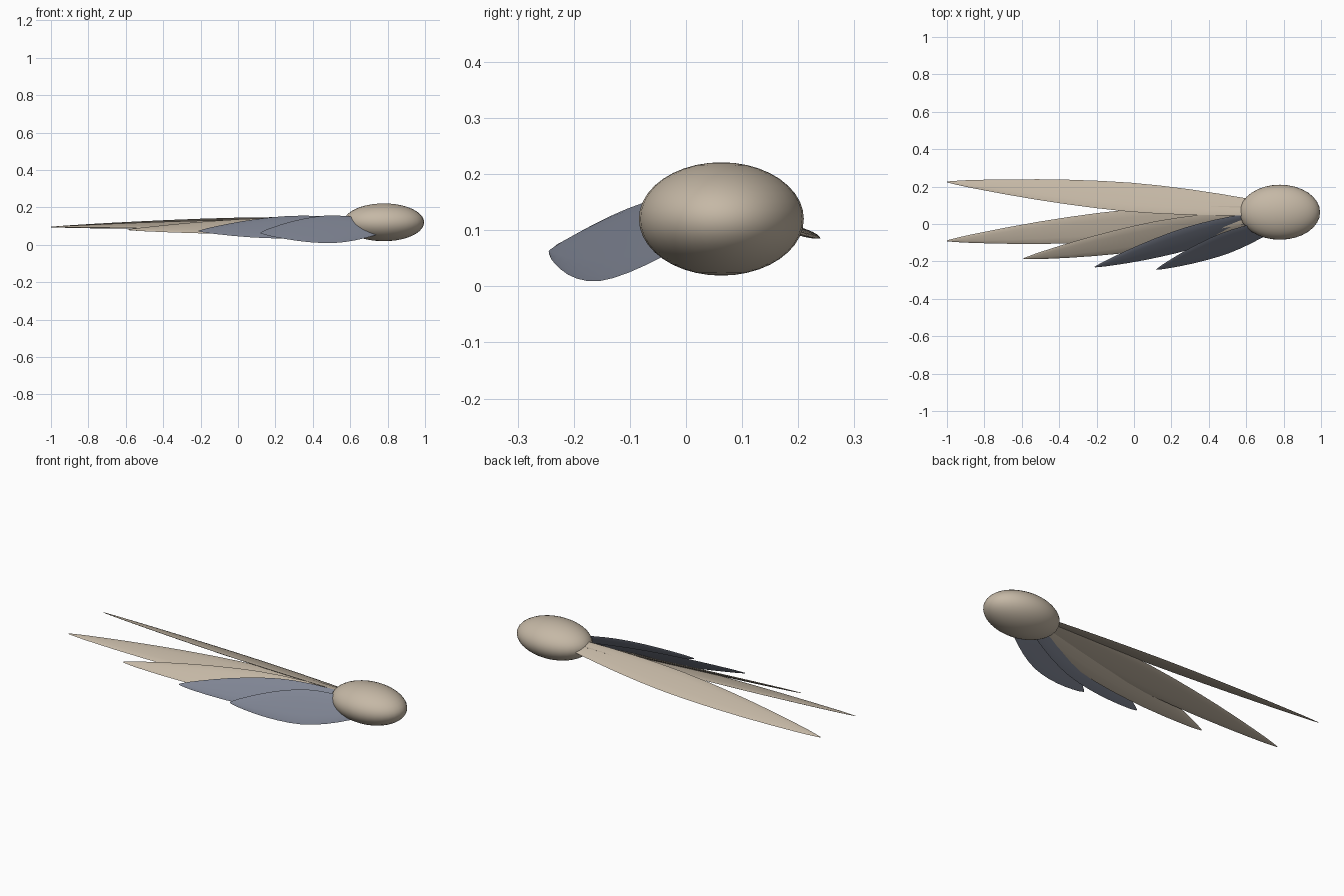
import bpy, bmesh, math
from mathutils import Vector

cube = bpy.data.objects.get("Cube")
if cube:
    bpy.data.objects.remove(cube, do_unlink=True)


def make_material(name, rgb):
    mat = bpy.data.materials.new(name)
    mat.use_nodes = True
    mat.diffuse_color = (*rgb, 1)
    bsdf = mat.node_tree.nodes["Principled BSDF"]
    bsdf.inputs["Base Color"].default_value = (*rgb, 1)
    bsdf.inputs["Roughness"].default_value = 0.8
    return mat


beige = make_material("warm beige", (0.56, 0.48, 0.38))
slate = make_material("slate blue", (0.21, 0.23, 0.29))

# Half-width of a feather from root to tip, as (position, fraction)
OUTLINE = [(0, .56), (.1, .74), (.2, .88), (.3, .97), (.4, 1), (.5, .95),
           (.6, .85), (.7, .71), (.8, .53), (.88, .36), (.94, .22), (.98, .1), (1, .03)]
SIDES = 12


def feather(name, root, tip, width, roll, mat):
    """Thin leaf with a lens cross-section, rolled about its own length."""
    root, tip = Vector(root), Vector(tip)
    along = (root - tip).normalized()
    flat = Vector((0, 0, 1)).cross(along).normalized()
    up = along.cross(flat)
    r = math.radians(roll)
    across = flat * math.cos(r) + up * math.sin(r)
    normal = along.cross(across)

    bm = bmesh.new()
    rings = []
    for t, w in OUTLINE:
        centre = root.lerp(tip, t)
        ring = []
        for i in range(SIDES):
            a = math.tau * i / SIDES
            ring.append(bm.verts.new(centre + across * (math.cos(a) * w * width / 2)
                                     + normal * (math.sin(a) * 0.007 * w ** 0.5)))
        rings.append(ring)
    for a, b in zip(rings, rings[1:]):
        for i in range(SIDES):
            j = (i + 1) % SIDES
            bm.faces.new((a[i], a[j], b[j], b[i]))
    bm.faces.new(rings[0])
    bm.faces.new(rings[-1])
    bmesh.ops.recalc_face_normals(bm, faces=bm.faces)
    mesh = bpy.data.meshes.new(name)
    bm.to_mesh(mesh)
    bm.free()
    mesh.materials.append(mat)
    obj = bpy.data.objects.new(name, mesh)
    bpy.context.collection.objects.link(obj)
    smooth(obj)


def smooth(obj):
    bpy.ops.object.select_all(action='DESELECT')
    obj.select_set(True)
    bpy.context.view_layer.objects.active = obj
    bpy.ops.object.shade_smooth_by_angle(angle=math.radians(50))


# Rounded wing joint
bpy.ops.mesh.primitive_uv_sphere_add(segments=32, ring_count=20, location=(.78, .063, .12))
joint = bpy.context.object
joint.name = "wing_joint"
joint.scale = (.215, .147, .101)
bpy.ops.object.transform_apply(location=False, rotation=False, scale=True)
joint.data.materials.append(beige)
smooth(joint)

# Fan of feathers, from the rear edge to the front edge
feather("rear_long_feather", (.62, .09, .13), (-1, .225, .095), .165, -20, beige)
feather("front_long_feather", (.62, .05, .125), (-1, -.09, .095), .17, 13, beige)
feather("middle_feather", (.62, .03, .115), (-.59, -.185, .08), .168, 29, beige)
feather("short_feather", (.62, .025, .108), (-.21, -.23, .073), .17, 45, slate)
feather("shortest_feather", (.73, -.01, .095), (.12, -.243, .063), .186, 52, slate)
